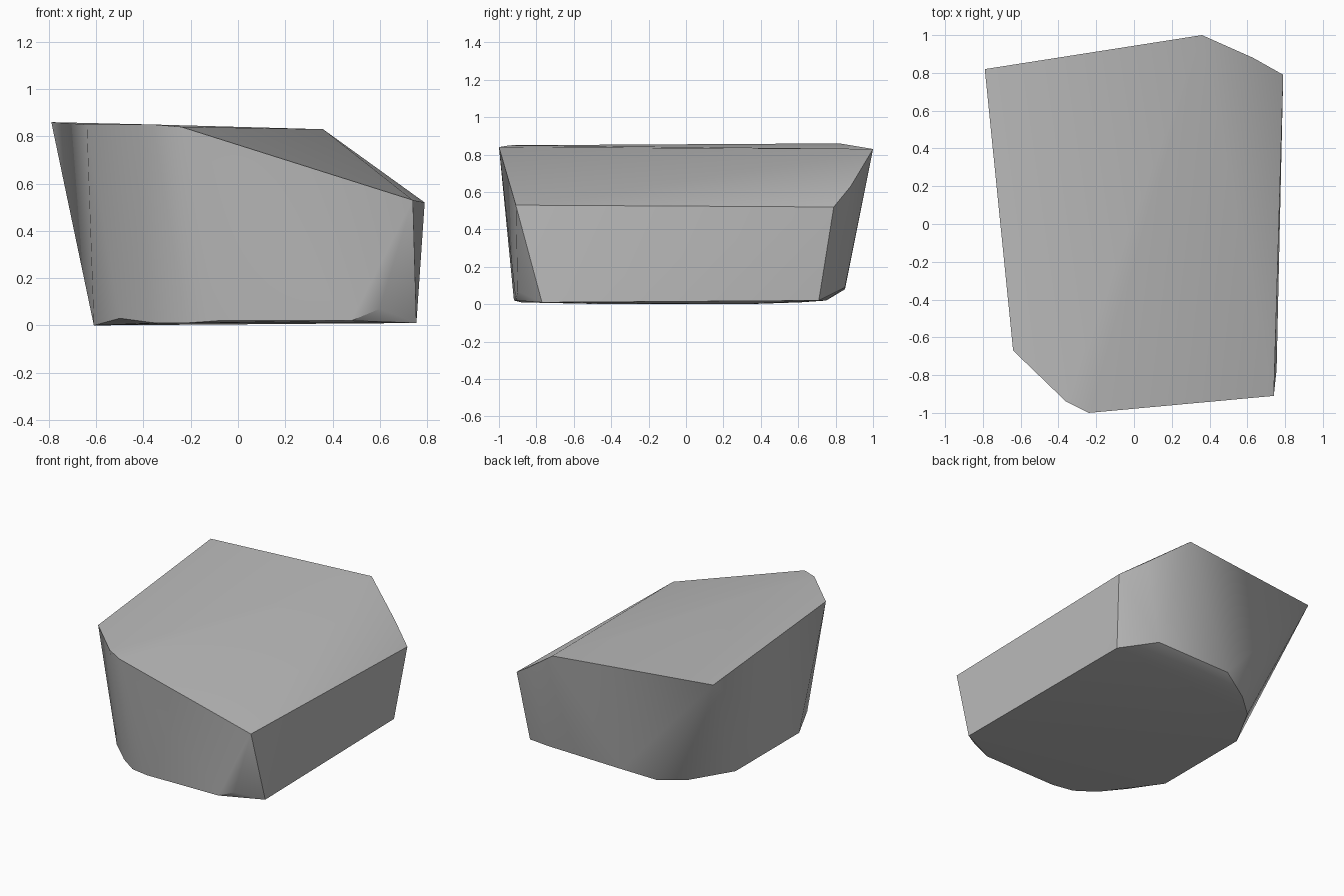
import bpy
import bmesh
import math

cube = bpy.data.objects.get("Cube")
if cube:
    bpy.data.objects.remove(cube, do_unlink=True)

# Corners of the chipped boulder, wrapped in a convex hull
top_rim = [
    (-0.79, 0.82, 0.86), (0.36, 1.0, 0.83), (0.63, 0.88, 0.63),
    (0.79, 0.79, 0.52), (0.74, -0.91, 0.53), (-0.24, -1.0, 0.84),
    (-0.36, -0.94, 0.85), (-0.64, -0.67, 0.85),
]
base_rim = [
    (0.74, 0.71, 0.02), (0.5, 0.85, 0.09), (-0.08, 0.85, 0.08),
    (-0.29, 0.75, 0.02), (-0.45, 0.61, 0.01), (-0.61, 0.31, 0),
    (-0.61, -0.41, 0), (-0.5, -0.66, 0.03), (-0.35, -0.79, 0.01),
    (-0.22, -0.88, 0.01), (-0.08, -0.92, 0.02), (0.48, -0.91, 0.02),
    (0.6, -0.9, 0.07), (0.755, -0.77, 0.01),
]

bm = bmesh.new()
for corner in top_rim + base_rim:
    bm.verts.new(corner)
hull = bmesh.ops.convex_hull(bm, input=bm.verts)
loose = [v for v in bm.verts if not v.link_faces]
bmesh.ops.delete(bm, geom=loose, context='VERTS')
bmesh.ops.recalc_face_normals(bm, faces=bm.faces)

mesh = bpy.data.meshes.new("boulder")
bm.to_mesh(mesh)
bm.free()
boulder = bpy.data.objects.new("boulder", mesh)
bpy.context.collection.objects.link(boulder)

# Plain stone colour
stone = bpy.data.materials.new("grey stone")
stone.use_nodes = True
colour = (0.5, 0.5, 0.5, 1)
stone.diffuse_color = colour
stone.node_tree.nodes["Principled BSDF"].inputs["Base Color"].default_value = colour
mesh.materials.append(stone)

# Soft facets, crisp main edges
bpy.ops.object.select_all(action='DESELECT')
boulder.select_set(True)
bpy.context.view_layer.objects.active = boulder
bpy.ops.object.shade_smooth_by_angle(angle=math.radians(32))
